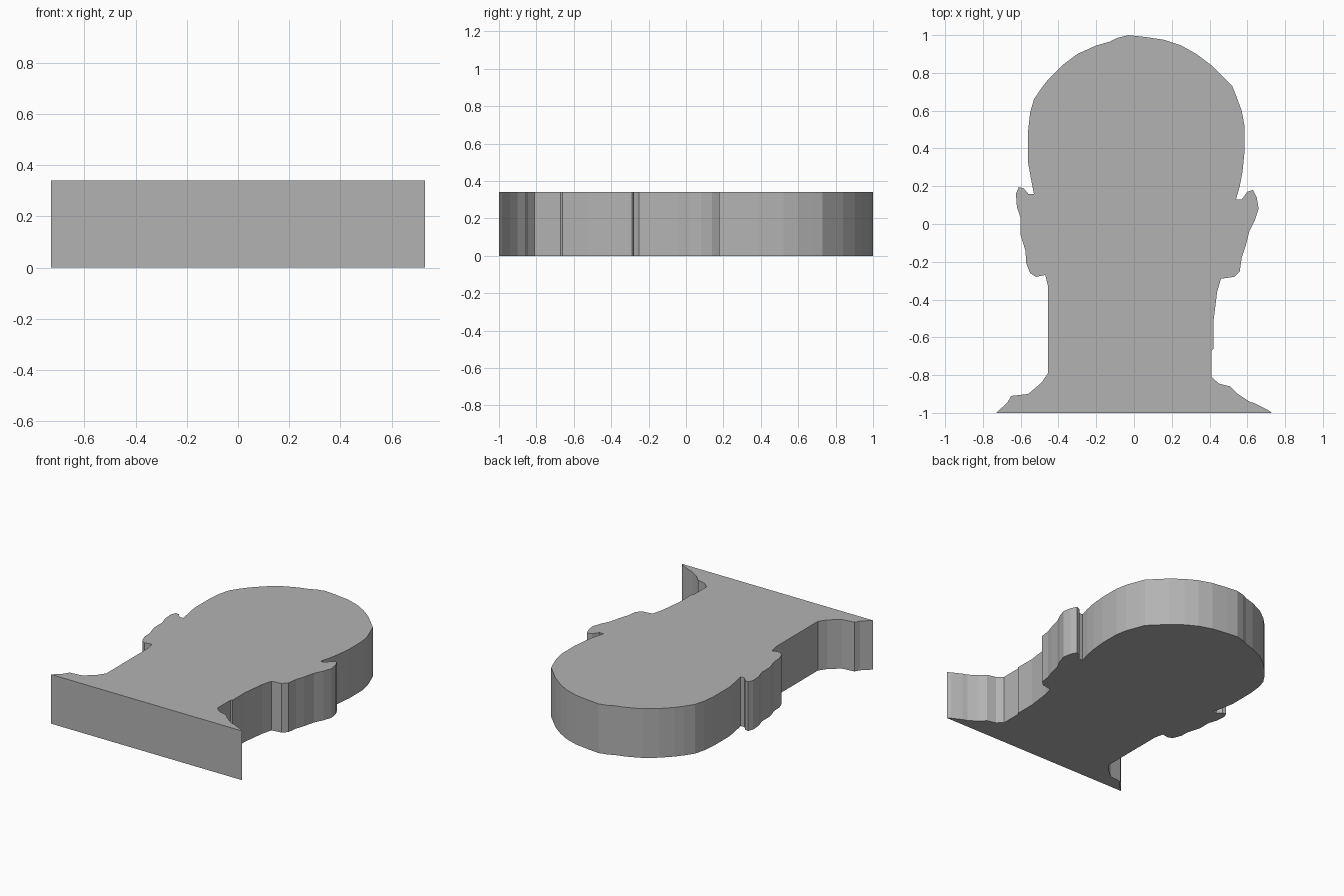
import bpy
import bmesh

HEIGHT = 0.34

# Right outline, from the shoulder up to the crown
right_side = [
    (.73, -1), (.71, -.985), (.64, -.95), (.61, -.94), (.55, -.90), (.51, -.86),
    (.45, -.845), (.41, -.81), (.41, -.67), (.42, -.66), (.42, -.52),
    (.43, -.44), (.44, -.36), (.46, -.29), (.53, -.28), (.56, -.25), (.57, -.18),
    (.59, -.12), (.61, -.04), (.64, .02), (.66, .08), (.65, .14), (.63, .18),
    (.60, .17), (.57, .13), (.54, .13), (.56, .20), (.575, .28), (.585, .38),
    (.585, .52), (.57, .60), (.54, .68), (.52, .73), (.47, .78), (.41, .84),
    (.33, .90), (.25, .945), (.16, .975), (.06, .99), (-.03, 1)]

# Left outline, from the crown down to the shoulder
left_side = [
    (-.09, .985), (-.13, .965), (-.20, .945), (-.30, .90), (-.38, .84),
    (-.45, .77), (-.49, .72), (-.53, .66), (-.55, .59), (-.56, .50),
    (-.56, .32), (-.54, .21), (-.53, .16), (-.56, .16), (-.585, .19),
    (-.61, .195), (-.625, .16), (-.62, .09), (-.60, .03), (-.60, -.06),
    (-.575, -.14), (-.57, -.21), (-.55, -.26), (-.52, -.28), (-.47, -.27),
    (-.455, -.33), (-.455, -.79), (-.49, -.84), (-.56, -.90), (-.65, -.91),
    (-.67, -.945), (-.73, -1)]

# Flat silhouette raised into a solid slab
bm = bmesh.new()
base = bm.faces.new([bm.verts.new((x, y, 0)) for x, y in right_side + left_side])
raised = bmesh.ops.extrude_face_region(bm, geom=[base], use_keep_orig=True)
top = [v for v in raised["geom"] if isinstance(v, bmesh.types.BMVert)]
bmesh.ops.translate(bm, verts=top, vec=(0, 0, HEIGHT))
bmesh.ops.recalc_face_normals(bm, faces=bm.faces)

mesh = bpy.data.meshes.new("head_silhouette")
bm.to_mesh(mesh)
bm.free()

grey = bpy.data.materials.new("mid grey")
grey.diffuse_color = (.45, .45, .45, 1)
mesh.materials.append(grey)
bpy.context.collection.objects.link(bpy.data.objects.new("head_silhouette", mesh))
